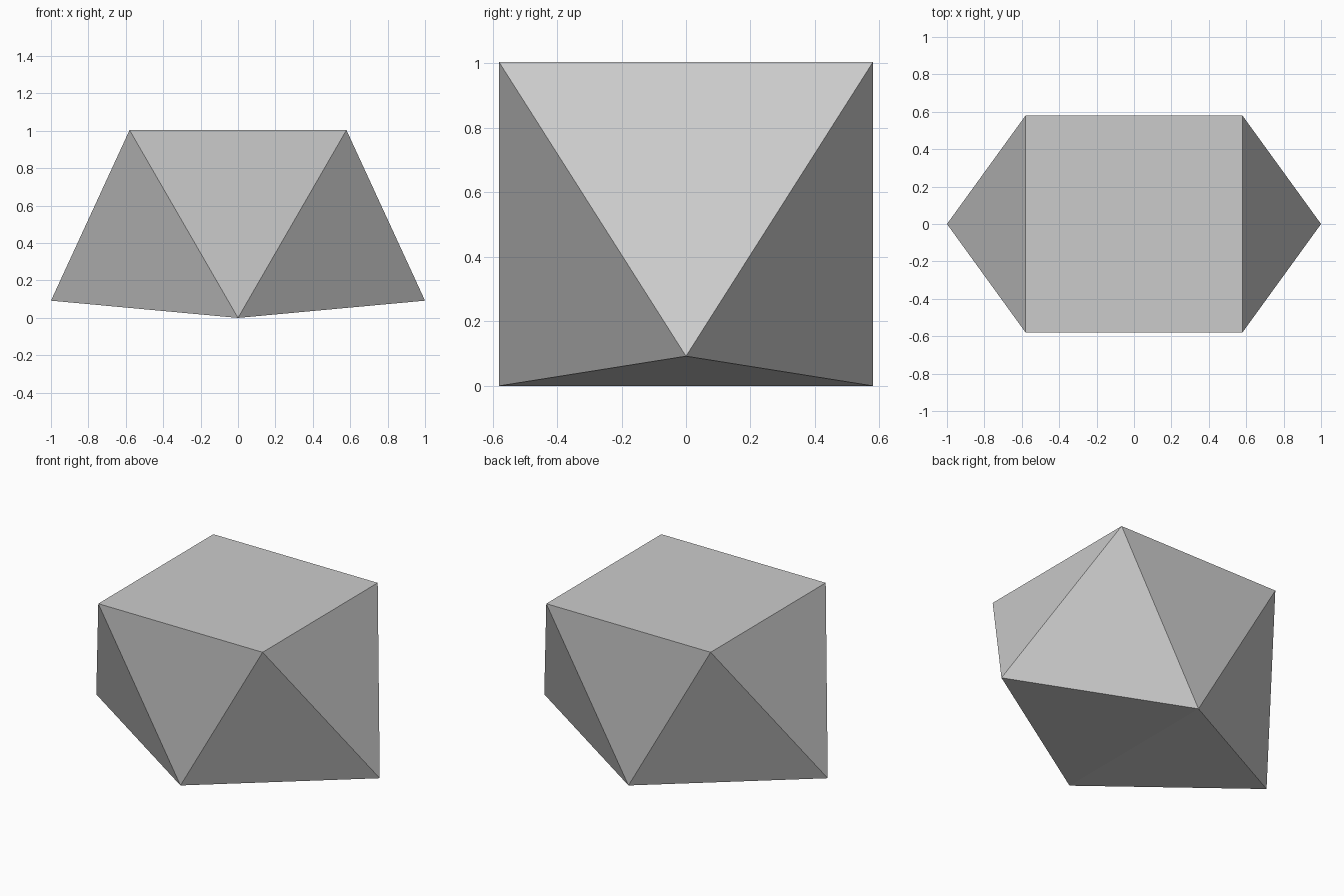
import bpy
import bmesh
from math import sqrt
from mathutils import Vector

cube = bpy.data.objects.get("Cube")
if cube:
    bpy.data.objects.remove(cube, do_unlink=True)

EDGE = 2 / (0.5 + sqrt(1.5))     # equal edges, full width of 2
HEIGHT = EDGE * sqrt(3) / 2
HALF = EDGE / 2

grey = bpy.data.materials.new("light grey")
grey.use_nodes = True
colour = (0.6, 0.6, 0.6, 1)
grey.diffuse_color = colour
grey.node_tree.nodes["Principled BSDF"].inputs["Base Color"].default_value = colour

# Triangular prism lying along y, with its flat square side on top
bm = bmesh.new()
profile = [(-HALF, HEIGHT), (0, 0), (HALF, HEIGHT)]
end = bm.faces.new([bm.verts.new((x, -HALF, z)) for x, z in profile])
extruded = bmesh.ops.extrude_face_region(bm, geom=[end], use_keep_orig=True)
back = [v for v in extruded["geom"] if isinstance(v, bmesh.types.BMVert)]
bmesh.ops.translate(bm, verts=back, vec=Vector((0, EDGE, 0)))
bmesh.ops.recalc_face_normals(bm, faces=bm.faces[:])

# Square pyramids raised on the two sloping sides
bm.normal_update()
slopes = [f for f in bm.faces if abs(f.normal.x) > 0.5]
bmesh.ops.poke(bm, faces=slopes, offset=EDGE / sqrt(2))
bmesh.ops.recalc_face_normals(bm, faces=bm.faces[:])

mesh = bpy.data.meshes.new("faceted_solid")
bm.to_mesh(mesh)
bm.free()
mesh.materials.append(grey)
solid = bpy.data.objects.new("faceted_solid", mesh)
bpy.context.collection.objects.link(solid)
